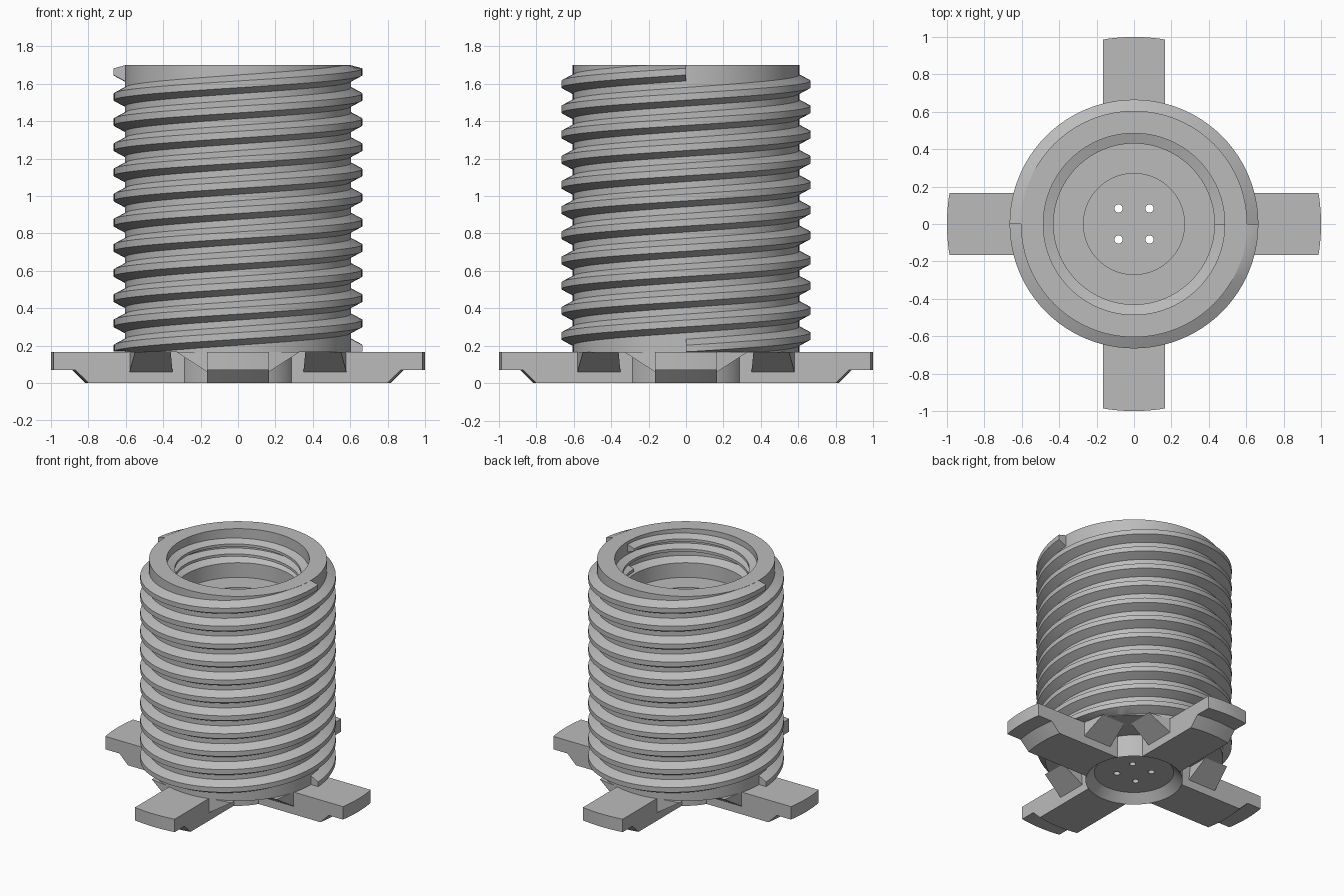
import bpy, bmesh, math

if "Cube" in bpy.data.objects:
    bpy.data.objects.remove(bpy.data.objects["Cube"])

grey = bpy.data.materials.new("grey_plastic")
grey.diffuse_color = (0.5, 0.5, 0.5, 1)
grey.use_nodes = True
grey.node_tree.nodes["Principled BSDF"].inputs["Base Color"].default_value = grey.diffuse_color
SEG = 96


def finish(name, bm, smooth=True):
    bmesh.ops.remove_doubles(bm, verts=bm.verts, dist=1e-5)
    bmesh.ops.recalc_face_normals(bm, faces=bm.faces)
    me = bpy.data.meshes.new(name)
    bm.to_mesh(me)
    bm.free()
    me.materials.append(grey)
    ob = bpy.data.objects.new(name, me)
    bpy.context.collection.objects.link(ob)
    bpy.ops.object.select_all(action='DESELECT')
    ob.select_set(True)
    bpy.context.view_layer.objects.active = ob
    if smooth:
        bpy.ops.object.shade_smooth_by_angle(angle=math.radians(25))
    return ob


def loft(name, sections, closed=False, smooth=True):
    """Skin a list of equal-length closed cross-sections."""
    bm = bmesh.new()
    rings = [[bm.verts.new(p) for p in s] for s in sections]
    n = len(rings[0])
    pairs = list(zip(rings, rings[1:]))
    if closed:
        pairs.append((rings[-1], rings[0]))
    else:
        bm.faces.new(rings[0])
        bm.faces.new(rings[-1])
    for a, b in pairs:
        for i in range(n):
            j = (i + 1) % n
            bm.faces.new((a[i], a[j], b[j], b[i]))
    return finish(name, bm, smooth)


def lathe(name, profile):
    bm = bmesh.new()
    vs = [bm.verts.new((r, 0, z)) for r, z in profile]
    edges = [bm.edges.new(p) for p in zip(vs, vs[1:])]
    edges.append(bm.edges.new((vs[-1], vs[0]))) if profile[-1][0] > 0 else None
    bmesh.ops.spin(bm, geom=vs + [e for e in edges if e], axis=(0, 0, 1),
                   cent=(0, 0, 0), angle=2 * math.pi, steps=SEG)
    return finish(name, bm)


def helix(name, start, z0, turns, lead, profile, zmin, zmax):
    secs = []
    for k in range(int(turns * SEG) + 1):
        t = k / SEG
        a = start + 2 * math.pi * t
        secs.append([(r * math.cos(a), r * math.sin(a),
                      min(max(z0 + lead * t + dz, zmin), zmax)) for r, dz in profile])
    return loft(name, secs)


# Hollow barrel with hub, stepped bore and underside recess
body = lathe("barrel", [
    (0, 0.12), (0.27, 0.12), (0.27, 1.36), (0.43, 1.36), (0.43, 1.47),
    (0.485, 1.50), (0.485, 1.70), (0.605, 1.70), (0.605, 0.165),
    (0.33, 0.165), (0.33, 0), (0.27, 0.06), (0, 0.06)])

# Four small through holes in the base plate
for sx in (-1, 1):
    for sy in (-1, 1):
        bpy.ops.mesh.primitive_cylinder_add(vertices=24, radius=0.022, depth=0.2,
                                            location=(sx * 0.083, sy * 0.083, 0.09))
        cutter = bpy.context.object
        cutter.name = "hole_cutter"
        cutter.hide_render = True
        cutter.data.materials.append(grey)
        bpy.context.view_layer.objects.active = body
        mod = body.modifiers.new("hole", 'BOOLEAN')
        mod.operation = 'DIFFERENCE'
        mod.solver = 'EXACT'
        mod.object = cutter
        bpy.ops.object.modifier_apply(modifier=mod.name)
        bpy.data.objects.remove(cutter)

# Outer double-start thread
outer = [(0.595, -0.055), (0.605, -0.05), (0.665, -0.018),
         (0.665, 0.018), (0.605, 0.05), (0.595, 0.055)]
for i in range(2):
    helix("outer_thread_%d" % (i + 1), i * math.pi, 0.185, 5.5, 0.269, outer, 0.168, 1.699)

# Inner thread near the mouth
inner = [(0.49, -0.03), (0.43, -0.01), (0.43, 0.01), (0.49, 0.03)]
helix("inner_thread", 0, 1.50, 2, 0.075, inner, 1.40, 1.69)

# Four arms with rounded tips, each with a wedge gusset on both sides
W, H = 0.165, 0.167
for i in range(4):
    ang = i * math.pi / 2
    c, s = math.cos(ang), math.sin(ang)

    def turn(x, y, z):
        return (c * x - s * y, s * x + c * y, z)

    secs = []
    for k in range(13):
        y = -W + 2 * W * k / 12
        prof = [(0.329, 0), (0.815, 0), (0.885, 0.07), (1, 0.07), (1, H), (0.329, H)]
        secs.append([turn(math.sqrt(r * r - y * y), y, z) for r, z in prof])
    loft("arm_%d" % (i + 1), secs)

    for side in (-1, 1):
        tri = [(W - 0.01, 0.06), (W, 0.06), (0.33, H), (W - 0.01, H)]
        xs = ((0.35, 0.58), (0.35, 0.58), (0.36, 0.55), (0.36, 0.58))
        ends = [[turn(xs[j][e], side * y, z) for j, (y, z) in enumerate(tri)]
                for e in (0, 1)]
        loft("gusset_%d_%s" % (i + 1, "left" if side > 0 else "right"), ends, smooth=False)
